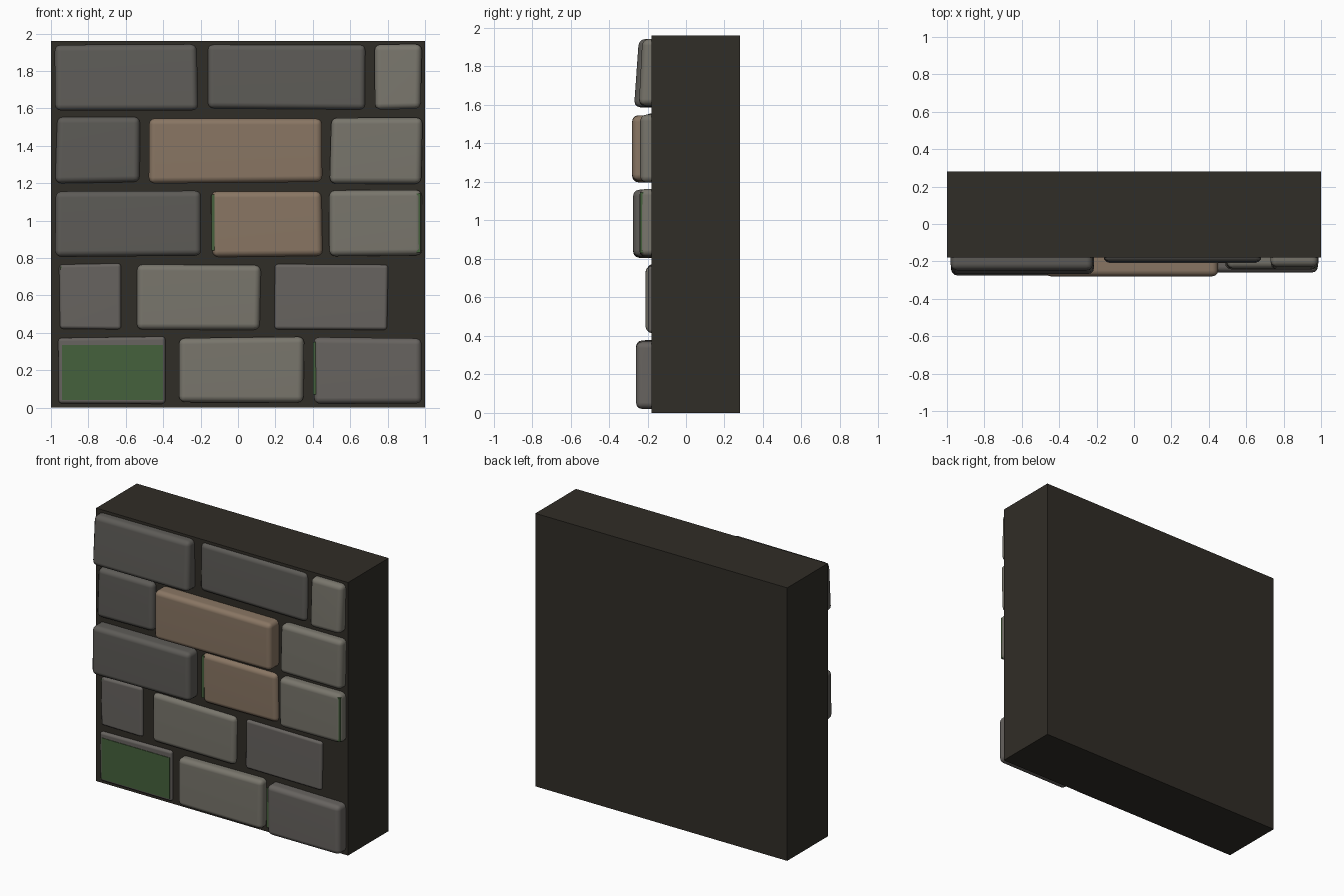
import bpy, bmesh, random

if "Cube" in bpy.data.objects:
    bpy.data.objects.remove(bpy.data.objects["Cube"])

random.seed(4)


def material(name, rgb):
    m = bpy.data.materials.new(name)
    m.diffuse_color = (*rgb, 1)
    m.use_nodes = True
    m.node_tree.nodes["Principled BSDF"].inputs["Base Color"].default_value = m.diffuse_color
    return m


MORTAR = material("mortar", (0.03, 0.026, 0.02))
DARK = material("dark_stone", (0.11, 0.105, 0.095))
MID = material("warm_grey_stone", (0.135, 0.125, 0.115))
LIGHT = material("light_stone", (0.19, 0.18, 0.15))
TAN = material("tan_stone", (0.25, 0.18, 0.125))
MOSS = material("moss", (0.06, 0.12, 0.045))
SLAB_FRONT = -0.18


def box(name, x0, x1, y0, y1, z0, z1, mat, bevel=0.0, jitter=0.0, lean=0.0):
    """Box between limits; jitter shifts its corners, lean pulls the top front edge back."""
    bm = bmesh.new()
    bmesh.ops.create_cube(bm, size=1)
    shift = {(sx, sz): (random.uniform(-jitter, jitter), random.uniform(-jitter, jitter))
             for sx in (False, True) for sz in (False, True)}
    for v in bm.verts:
        right, rear, top = (c > 0 for c in v.co)
        dx, dz = shift[right, top]
        v.co = ((x1 if right else x0) + dx,
                y1 if rear else y0 + (lean if top else 0),
                (z1 if top else z0) + dz)
    if bevel:
        bmesh.ops.bevel(bm, geom=list(bm.edges), offset=bevel, segments=3,
                        profile=0.5, affect='EDGES', clamp_overlap=True)
        for f in bm.faces:
            f.smooth = True
    me = bpy.data.meshes.new(name)
    bm.to_mesh(me)
    bm.free()
    me.materials.append(mat)
    ob = bpy.data.objects.new(name, me)
    bpy.context.collection.objects.link(ob)
    if bevel:
        ob.modifiers.new("even_shading", 'WEIGHTED_NORMAL')


# Mortar slab behind the stones
box("mortar_slab", -1, 1, SLAB_FRONT, 0.28, 0, 1.96, MORTAR)

# Courses from the bottom up: each stone has left x, right x, proudness, material
COURSE_STEP = 0.392
courses = [
    [(-.962, -.385, .02, MID), (-.32, .352, .06, LIGHT), (.402, .983, .08, MID)],
    [(-.957, -.63, .018, MID), (-.542, .12, .03, LIGHT), (.2, .797, .018, MID)],
    [(-.977, -.195, .095, DARK), (-.142, .45, .03, TAN), (.492, .98, .062, LIGHT)],
    [(-.972, -.525, .04, DARK), (-.475, .452, .1, TAN), (.495, .982, .058, LIGHT)],
    [(-.975, -.215, .09, DARK), (-.16, .678, .028, DARK), (.735, .98, .065, LIGHT)],
]
for row, course in enumerate(courses):
    z0 = 0.025 + row * COURSE_STEP
    for n, (x0, x1, proud, mat) in enumerate(course):
        sunk = proud < 0.025                      # sunken stones show crisper edges
        lean = 0.025 if row == 4 else 0.0         # top course leans back
        box(f"stone_{row + 1}_{n + 1}", x0, x1, SLAB_FRONT - proud, -.11, z0, z0 + .35,
            mat, bevel=.018 if sunk else .033, jitter=.006, lean=lean * proud / .09)

# Moss: x limits, z limits and proudness of one broad panel and thin edge strips
moss = [
    (-.94, -.40, .04, .335, .024),
    (-.95, -.64, .735, .755, .016),
    (-.143, -.125, .84, 1.14, .028),
    (.955, .977, .83, 1.145, .058),
    (.40, .435, .07, .35, .07),
]
for i, (x0, x1, z0, z1, proud) in enumerate(moss, 1):
    box(f"moss_patch_{i}", x0, x1, SLAB_FRONT - proud, -.15, z0, z1, MOSS)
